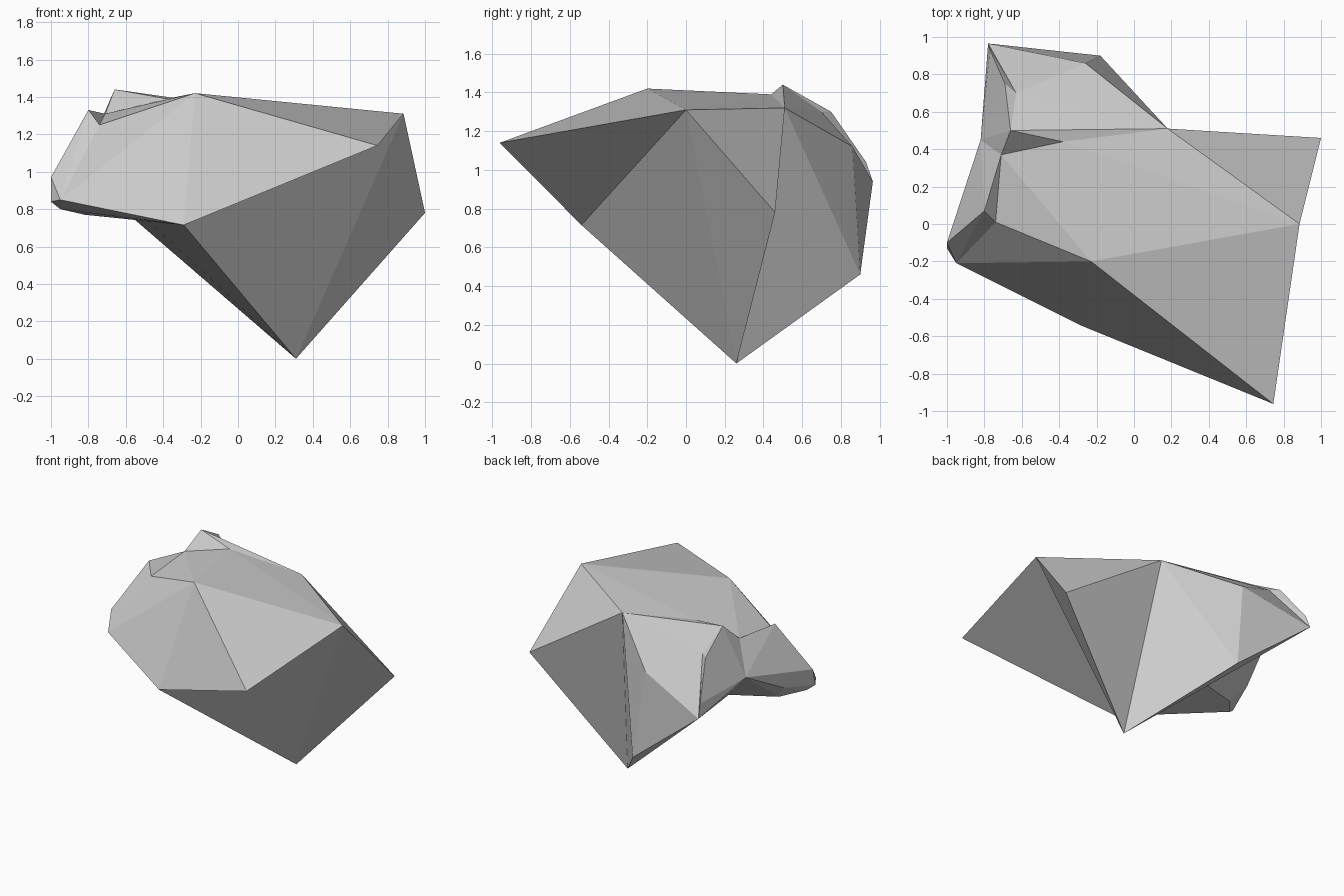
import bpy, bmesh

if "Cube" in bpy.data.objects:
    bpy.data.objects.remove(bpy.data.objects["Cube"])

# Shared corner points of the faceted boulder
base = (0.31, 0.26, 0.0)
nose = (0.745, -0.962, 1.14)
crest = (0.885, 0.0, 1.31)
wing = (1.0, 0.46, 0.78)
peak = (-0.23, -0.20, 1.42)
chin = (-0.29, -0.54, 0.715)
saddle = (0.18, 0.51, 1.32)
ledge = (-0.38, 0.44, 1.39)
belly = (-0.48, 0.17, 0.74)
notch_front = (-0.74, 0.01, 1.25)
notch_back = (-0.71, 0.37, 1.31)
waist = (-0.82, 0.45, 1.07)
flank = (-0.915, 0.13, 0.895)
jaw = (-0.95, -0.21, 0.85)
ridge = (-0.66, 0.50, 1.44)
shoulder = (-0.63, 0.70, 1.30)
tail = (-0.78, 0.965, 0.94)
tip = [(-1.0, -0.10, 0.97), (-1.0, -0.13, 0.84)]
underside = [(-0.95, -0.10, 0.80), (-0.82, 0.05, 0.77)]


def hull(name, points):
    """Make a flat-faced convex chunk around a few points."""
    bm = bmesh.new()
    for p in points:
        bm.verts.new(p)
    bmesh.ops.convex_hull(bm, input=bm.verts)
    loose = [v for v in bm.verts if not v.link_faces]
    bmesh.ops.delete(bm, geom=loose, context='VERTS')
    bmesh.ops.recalc_face_normals(bm, faces=bm.faces)
    mesh = bpy.data.meshes.new(name)
    bm.to_mesh(mesh)
    bm.free()
    obj = bpy.data.objects.new(name, mesh)
    bpy.context.collection.objects.link(obj)
    return obj


# Main chunk, from the crest down to the base point
rock = hull("rock", [base, crest, peak, chin, saddle, ledge, belly])

chunks = [
    # Overhanging front nose
    hull("front_nose", [nose, crest, peak, chin]),
    # Right-hand wedge
    hull("right_wedge", [base, crest, wing, saddle]),
    # Left end below the notch
    hull("left_end", [peak, chin, belly, ledge, notch_front, notch_back,
                      flank, waist, jaw] + underside),
    # Raised rim and blunt tip on the left of the notch
    hull("left_rim", [notch_front, notch_back, waist, flank, belly, jaw,
                      (-0.80, 0.07, 1.33), (-0.90, 0.0, 1.14)] + tip + underside),
    # Back lobe
    hull("back_lobe", [base, saddle, ledge, belly, notch_back, waist, ridge, shoulder, tail,
                       (-0.18, 0.90, 0.46), (-0.26, 0.86, 1.12), (-0.66, 0.94, 0.89)]),
    # Outer ridge of the back lobe
    hull("back_ridge", [ridge, notch_back, waist, shoulder, tail,
                        (-0.69, 0.75, 1.30), (-0.77, 0.93, 1.04)]),
]

# Fuse all chunks into one solid
bpy.context.view_layer.objects.active = rock
for chunk in chunks:
    mod = rock.modifiers.new("fuse", 'BOOLEAN')
    mod.operation = 'UNION'
    mod.solver = 'EXACT'
    mod.object = chunk
    bpy.ops.object.modifier_apply(modifier=mod.name)
    bpy.data.objects.remove(chunk)
